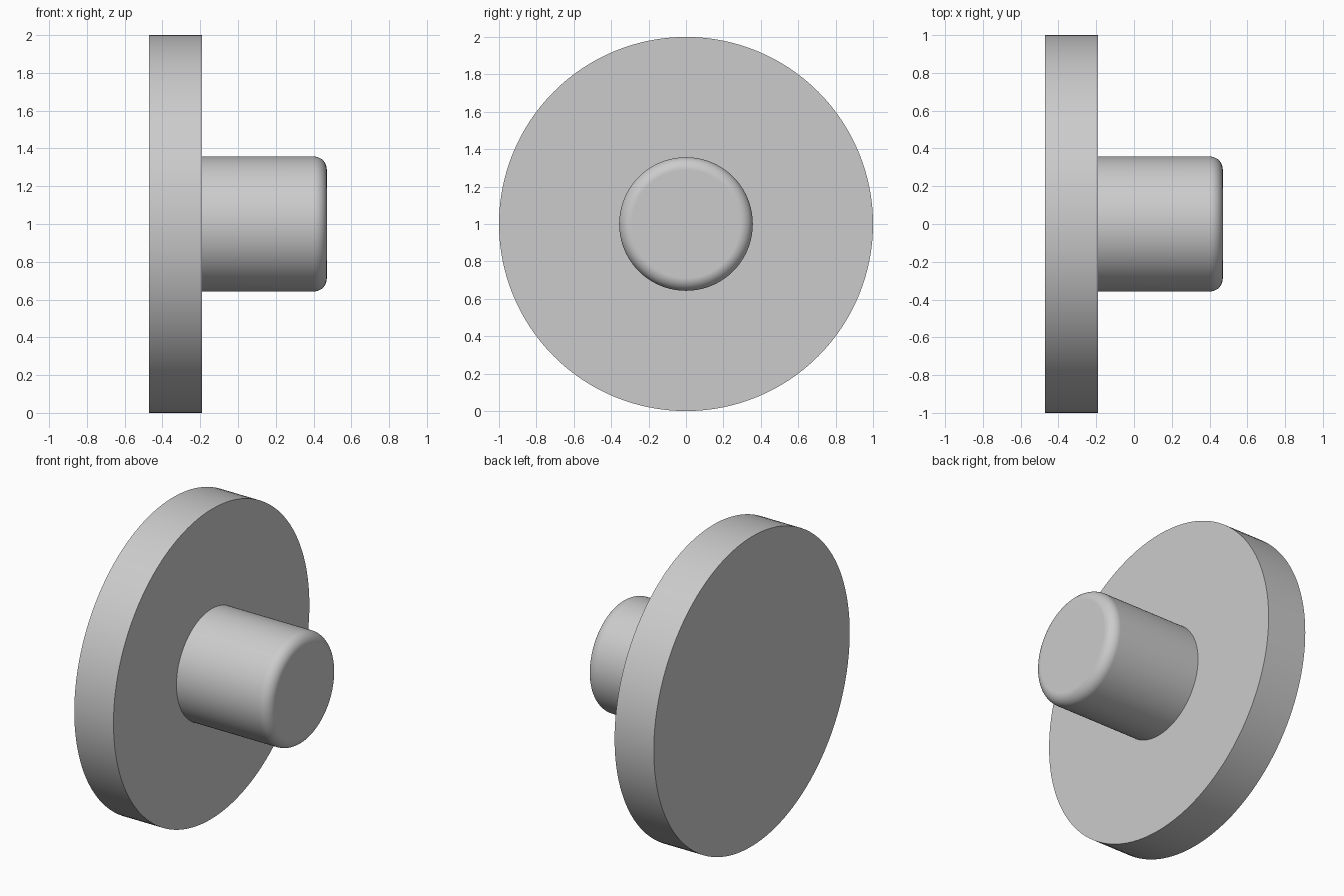
import bpy
import bmesh
from math import sin, cos, pi, radians

if "Cube" in bpy.data.objects:
    bpy.data.objects.remove(bpy.data.objects["Cube"], do_unlink=True)

SIDES = 128
DISC_R, PEG_R, FILLET = 1.0, 0.357, 0.068
BACK_X, STEP_X, TIP_X = -0.47, -0.19, 0.47

# Plain grey material
grey = bpy.data.materials.new("light_grey")
grey.use_nodes = True
colour = (0.6, 0.6, 0.6, 1.0)
grey.diffuse_color = colour
grey.node_tree.nodes["Principled BSDF"].inputs["Base Color"].default_value = colour

# Half profile (x along the axis, radius): disc, step, peg, rounded tip
profile = [(BACK_X, DISC_R), (STEP_X, DISC_R), (STEP_X, PEG_R)]
for i in range(11):
    a = i / 10 * pi / 2
    profile.append((TIP_X - FILLET + FILLET * sin(a), PEG_R - FILLET + FILLET * cos(a)))

# Turn the profile about the x axis
bm = bmesh.new()
rings = [[bm.verts.new((x, r * cos(2 * pi * k / SIDES), 1 + r * sin(2 * pi * k / SIDES)))
          for k in range(SIDES)] for x, r in profile]
for a, b in zip(rings, rings[1:]):
    for k in range(SIDES):
        n = (k + 1) % SIDES
        bm.faces.new((a[k], a[n], b[n], b[k]))
bm.faces.new(rings[0])
bm.faces.new(rings[-1])
bmesh.ops.recalc_face_normals(bm, faces=bm.faces)

mesh = bpy.data.meshes.new("disc_with_peg")
bm.to_mesh(mesh)
bm.free()
mesh.materials.append(grey)
knob = bpy.data.objects.new("disc_with_peg", mesh)
bpy.context.collection.objects.link(knob)

# Smooth round walls, crisp rims, flat caps
bpy.context.view_layer.objects.active = knob
knob.select_set(True)
bpy.ops.object.shade_smooth_by_angle(angle=radians(30))
weighted = knob.modifiers.new("flat_caps", 'WEIGHTED_NORMAL')
weighted.keep_sharp = True
